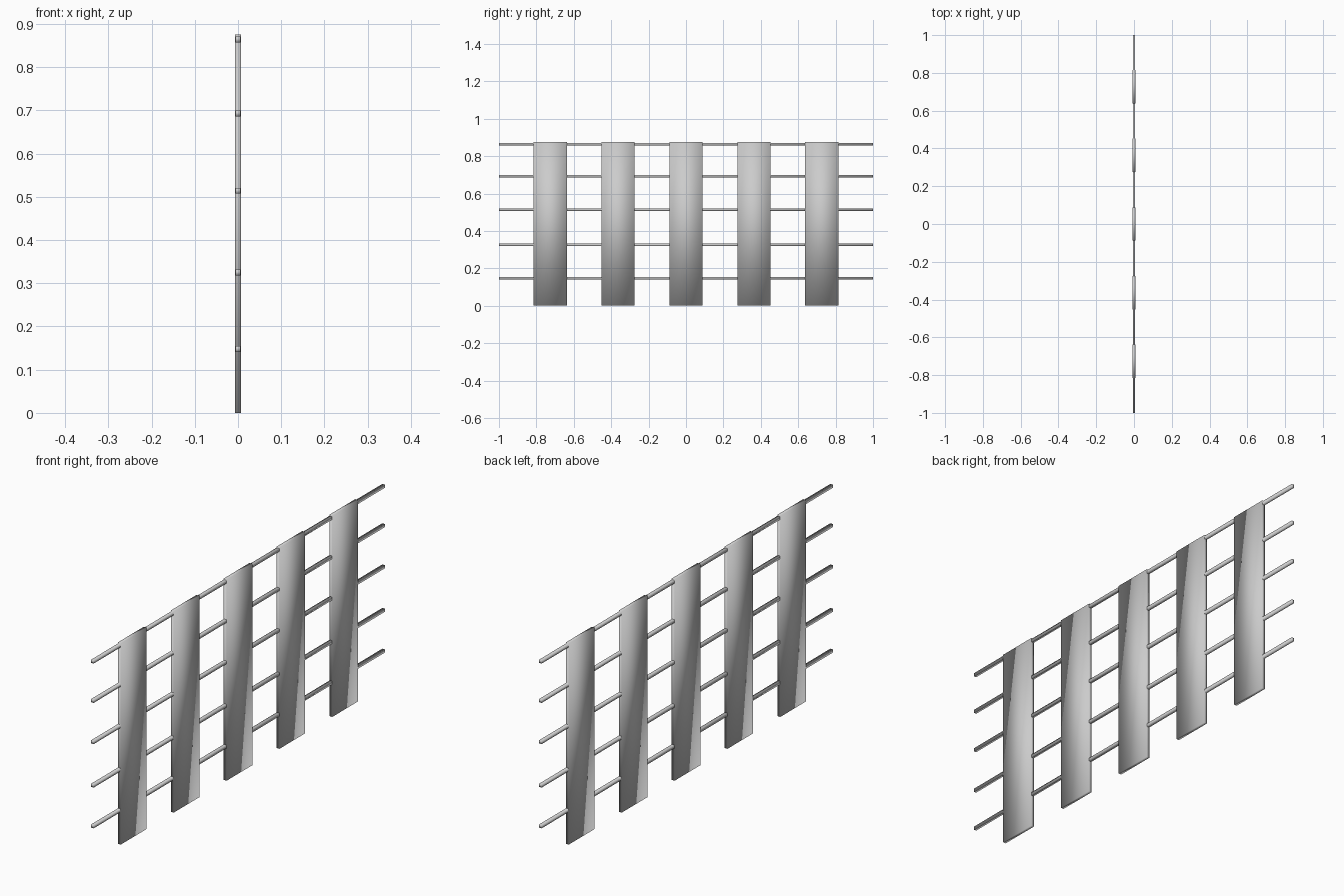
import bpy

if "Cube" in bpy.data.objects:
    bpy.data.objects.remove(bpy.data.objects["Cube"])


def bar(name, size, location):
    """Softly shaded box of the given size, centred on location."""
    bpy.ops.mesh.primitive_cube_add(size=1, location=location)
    obj = bpy.context.object
    obj.name = name
    obj.scale = size
    bpy.ops.object.transform_apply(location=False, rotation=False, scale=True)
    bpy.ops.object.shade_smooth()
    return obj


# Wide upright slats
HEIGHT = 0.875
for i in range(5):
    bar(f"slat_{i + 1}", (0.014, 0.177, HEIGHT),
        (0, (i - 2) * 0.363, HEIGHT / 2))

# Thin horizontal rails running through the slats
for i, z in enumerate((0.148, 0.325, 0.514, 0.693, 0.864)):
    bar(f"rail_{i + 1}", (0.0125, 2.0, 0.0135), (0, 0, z))
